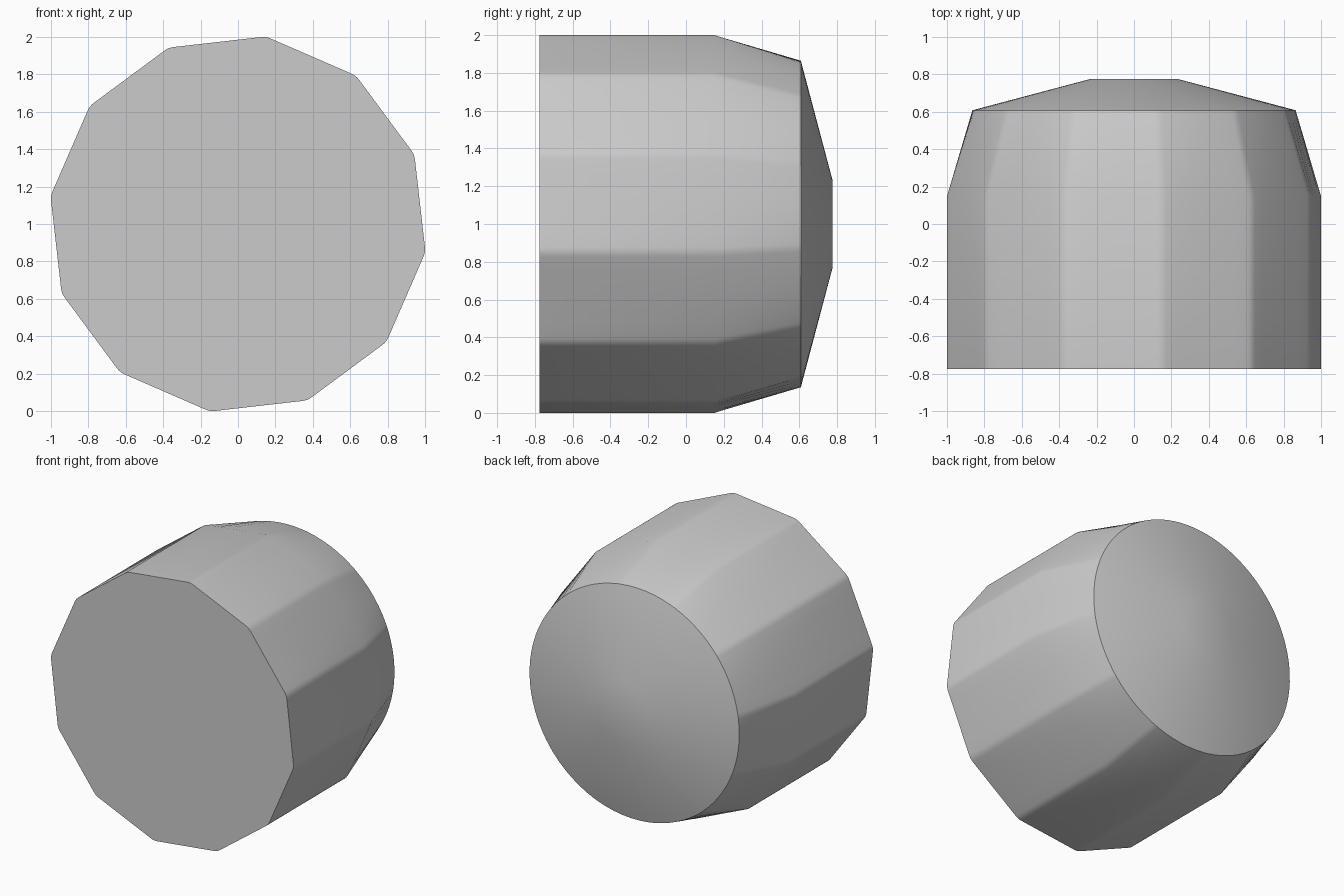
import bpy, bmesh
from math import cos, sin, radians, atan2, pi
from mathutils import Vector

cube = bpy.data.objects.get("Cube")
if cube:
    bpy.data.objects.remove(cube, do_unlink=True)

SIDES = 12
TURN = radians(-8.5)
FILLET = 0.1
INNER = (1 - FILLET) / cos(TURN)
ARC_STEPS, FLAT_STEPS = 4, 6

mat = bpy.data.materials.new("plain grey")
mat.use_nodes = True
grey = (0.6, 0.6, 0.6, 1)
mat.diffuse_color = grey
mat.node_tree.nodes["Principled BSDF"].inputs["Base Color"].default_value = grey


def rounded_polygon():
    """Twelve-sided outline with filleted corners and divided flats."""
    step = 2 * pi / SIDES
    arcs = []
    for i in range(SIDES):
        a = TURN + i * step
        centre = Vector((cos(a), sin(a))) * INNER
        arcs.append([centre + FILLET * Vector((cos(b), sin(b)))
                     for b in (a + step * (k / ARC_STEPS - 0.5)
                               for k in range(ARC_STEPS + 1))])
    points = []
    for i, arc in enumerate(arcs):
        points += arc
        start, end = arc[-1], arcs[(i + 1) % SIDES][0]
        points += [start.lerp(end, k / FLAT_STEPS) for k in range(1, FLAT_STEPS)]
    return points


outline = rounded_polygon()


def circle(radius):
    """Circle whose points keep the angles of the outline."""
    return [p.normalized() * radius for p in outline]


# Faceted prism lofted to a round shoulder, closed by a shallow cone with a flat tip
sections = [(-0.775, outline), (0.15, outline),
            (0.608, circle(0.865)), (0.775, circle(0.235))]

bm = bmesh.new()
rings = [[bm.verts.new((p.x, y, p.y + 1)) for p in points] for y, points in sections]
n = len(outline)
for lower, upper in zip(rings, rings[1:]):
    for i in range(n):
        j = (i + 1) % n
        bm.faces.new((lower[i], lower[j], upper[j], upper[i]))
bm.faces.new(rings[0])
tip = bm.verts.new((0, sections[-1][0], 1))
for i in range(n):
    bm.faces.new((rings[-1][i], rings[-1][(i + 1) % n], tip))
bmesh.ops.recalc_face_normals(bm, faces=bm.faces)

mesh = bpy.data.meshes.new("faceted_knob")
bm.to_mesh(mesh)
bm.free()
mesh.materials.append(mat)
knob = bpy.data.objects.new("faceted_knob", mesh)
bpy.context.collection.objects.link(knob)

bpy.ops.object.select_all(action="DESELECT")
knob.select_set(True)
bpy.context.view_layer.objects.active = knob
bpy.ops.object.shade_smooth_by_angle(angle=radians(35))
